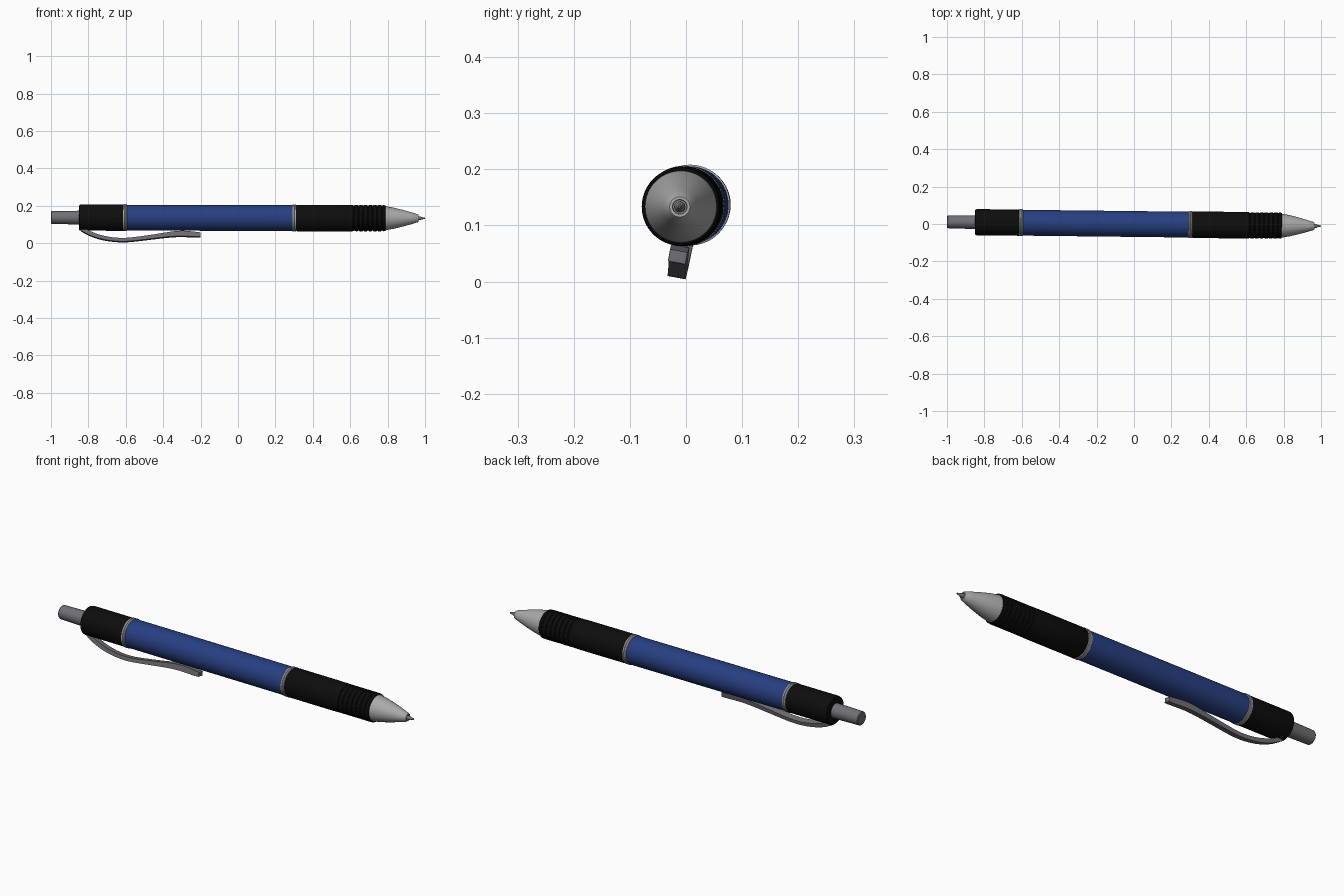
import bpy
import bmesh
import math
from mathutils import Matrix

cube = bpy.data.objects.get("Cube")
if cube:
    bpy.data.objects.remove(cube, do_unlink=True)

# The pen lies along x, turned very slightly about z and y
POSE = (Matrix.Translation((0, 0, 0.135))
        @ Matrix.Rotation(-0.0115, 4, 'Z')
        @ Matrix.Rotation(0.002, 4, 'Y'))
SIDES = 64


def material(name, r, g, b, rough=0.5):
    m = bpy.data.materials.new(name)
    m.use_nodes = True
    m.diffuse_color = (r, g, b, 1)
    node = m.node_tree.nodes["Principled BSDF"]
    node.inputs["Base Color"].default_value = (r, g, b, 1)
    node.inputs["Roughness"].default_value = rough
    return m


BLUE = material("barrel blue", 0.02, 0.05, 0.22)
BLACK = material("rubber black", 0.004, 0.004, 0.004, 0.8)
SILVER = material("light silver", 0.4, 0.4, 0.4)
GREY = material("clip grey", 0.16, 0.16, 0.18)


def finish(name, bm, mat):
    bmesh.ops.recalc_face_normals(bm, faces=bm.faces)
    bm.transform(POSE)
    mesh = bpy.data.meshes.new(name)
    bm.to_mesh(mesh)
    bm.free()
    mesh.materials.append(mat)
    ob = bpy.data.objects.new(name, mesh)
    bpy.context.collection.objects.link(ob)
    bpy.ops.object.select_all(action='DESELECT')
    ob.select_set(True)
    bpy.context.view_layer.objects.active = ob
    bpy.ops.object.shade_smooth_by_angle(angle=math.radians(35))
    return ob


def skin(bm, rings):
    """Bridge equal rings of points and cap both ends."""
    loops = [[bm.verts.new(p) for p in ring] for ring in rings]
    n = len(loops[0])
    for a, b in zip(loops, loops[1:]):
        for i in range(n):
            j = (i + 1) % n
            bm.faces.new((a[i], a[j], b[j], b[i]))
    bm.faces.new(loops[0])
    bm.faces.new(loops[-1])
    return loops


def lathe(name, profile, mat):
    """Turn (x, radius) points about the pen axis."""
    bm = bmesh.new()
    angles = [2 * math.pi * i / SIDES for i in range(SIDES)]
    skin(bm, [[(x, r * math.cos(a), r * math.sin(a)) for a in angles]
              for x, r in profile])
    return finish(name, bm, mat)


# Push button and rear collar
lathe("push_button", [(-1, 0.031), (-0.996, 0.034), (-0.84, 0.037)], GREY)
lathe("rear_collar", [(-0.85, 0.064), (-0.847, 0.068), (-0.84, 0.07),
                      (-0.615, 0.07)], BLACK)

# Barrel and the double trim ring at each end
lathe("barrel", [(-0.595, 0.069), (0.292, 0.069)], BLUE)
for name, x in (("rear_ring", -0.615), ("front_ring", 0.291)):
    lathe(name, [(x, 0.07), (x + 0.002, 0.072), (x + 0.009, 0.072),
                 (x + 0.011, 0.069), (x + 0.013, 0.072),
                 (x + 0.019, 0.072), (x + 0.021, 0.069)], SILVER)

# Grip with shallow grooves towards the tip
grip = [(0.312, 0.069), (0.316, 0.071), (0.56, 0.071)]
for i in range(7):
    x = 0.615 + 0.025 * i
    grip += [(x, 0.07), (x + 0.003, 0.067), (x + 0.007, 0.067), (x + 0.01, 0.07)]
grip += [(0.787, 0.069), (0.79, 0.066)]
lathe("grip", grip, BLACK)

# Cone with a recessed mouth, and the writing point
lathe("tip_cone", [(0.788, 0.064), (0.83, 0.057), (0.88, 0.045), (0.93, 0.031),
                   (0.962, 0.021), (0.966, 0.018), (0.966, 0.013),
                   (0.955, 0.012)], SILVER)
lathe("writing_point", [(0.95, 0.01), (0.976, 0.01), (0.982, 0.006),
                        (0.997, 0.004), (1, 0.002)], GREY)

# Clip: stations of (x, distance from axis, half thickness)
stations = [(-0.84, 0.062, 0.01), (-0.8, 0.084, 0.012), (-0.73, 0.112, 0.01),
            (-0.62, 0.1265, 0.009), (-0.53, 0.115, 0.01), (-0.42, 0.1, 0.011),
            (-0.34, 0.088, 0.014), (-0.28, 0.087, 0.015), (-0.225, 0.092, 0.013),
            (-0.2, 0.093, 0.011)]
HALF_WIDTH = 0.016
bm = bmesh.new()
loops = skin(bm, [[(x, s * HALF_WIDTH, -d + t * h) for s, t in
                   ((-1, -1), (1, -1), (1, 1), (-1, 1))]
                  for x, d, h in stations])
crease = bm.edges.layers.float.new("crease_edge")
ends = set(loops[0] + loops[-1])
for e in bm.edges:
    lengthwise = abs(e.verts[0].co.x - e.verts[1].co.x) > 0.001
    if lengthwise or set(e.verts) <= ends:
        e[crease] = 1.0 if lengthwise else 0.8
bm.transform(Matrix.Rotation(math.radians(-10.5), 4, 'X'))
clip = finish("clip", bm, GREY)
sub = clip.modifiers.new("smooth_bend", 'SUBSURF')
sub.levels = sub.render_levels = 3
